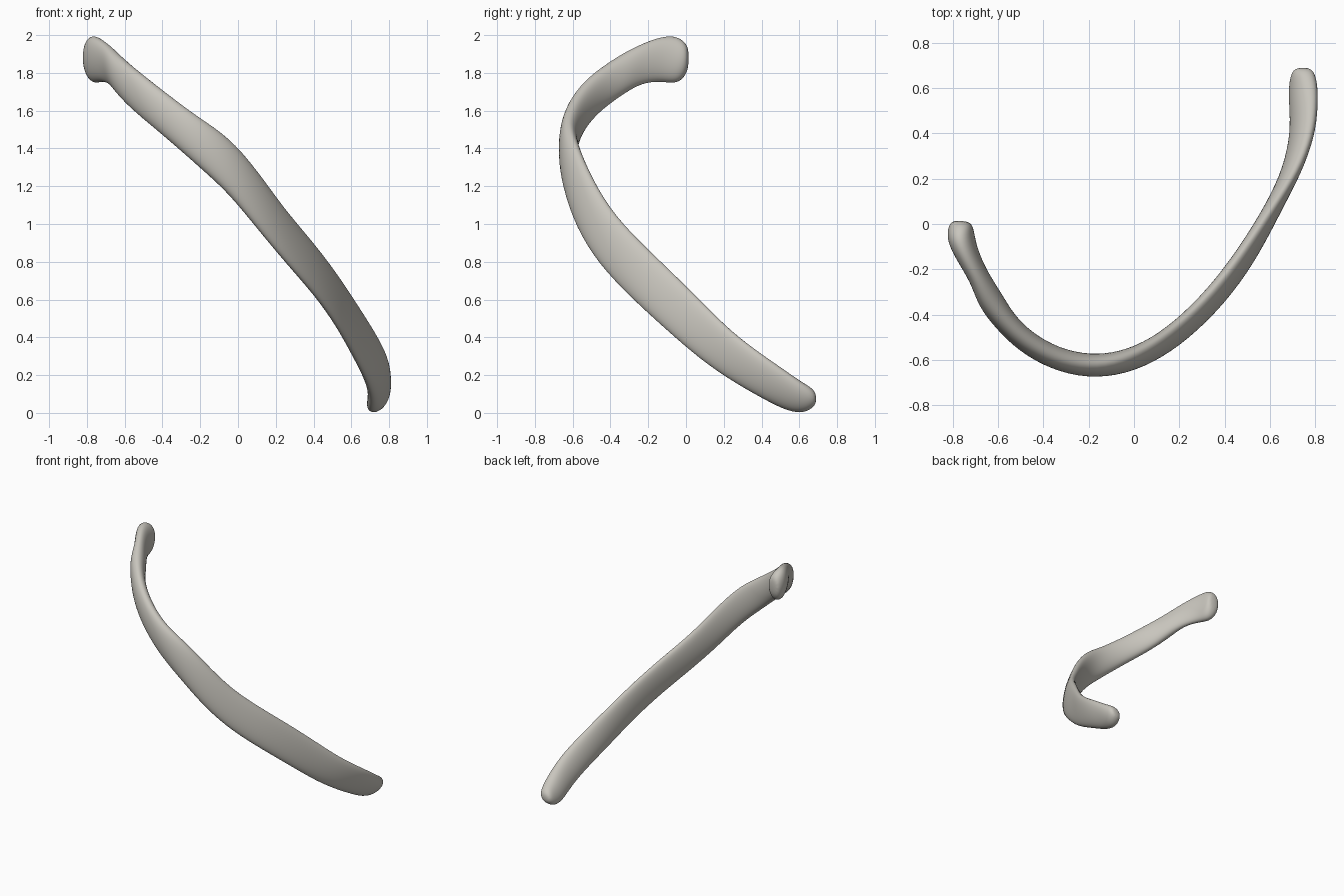
import bpy, bmesh, math
from mathutils import Vector

cube = bpy.data.objects.get("Cube")
if cube:
    bpy.data.objects.remove(cube)

# Bone colour
bone = bpy.data.materials.new("bone_grey")
bone.use_nodes = True
colour = (0.58, 0.56, 0.51, 1)
bone.diffuse_color = colour
shader = bone.node_tree.nodes["Principled BSDF"]
shader.inputs["Base Color"].default_value = colour
shader.inputs["Roughness"].default_value = 0.7

# Stations from head to tip: x, y, top z, bottom z, half thickness, outward lean of top
stations = [
    (-.763, .015, 1.93, 1.83, .035, 0),
    (-.765, -.01, 1.97, 1.77, .055, 0),
    (-.765, -.06, 2.00, 1.74, .062, .01),
    (-.735, -.14, 1.99, 1.755, .05, .01),
    (-.68, -.24, 1.95, 1.745, .042, .01),
    (-.635, -.335, 1.90, 1.69, .058, .01),
    (-.57, -.43, 1.84, 1.62, .05, 0),
    (-.48, -.52, 1.77, 1.54, .05, 0),
    (-.35, -.595, 1.67, 1.43, .05, 0),
    (-.2, -.63, 1.56, 1.295, .052, 0),
    (-.05, -.615, 1.465, 1.16, .05, -.01),
    (.1, -.55, 1.30, .965, .045, -.02),
    (.25, -.435, 1.09, .78, .042, -.025),
    (.4, -.275, .92, .61, .042, -.025),
    (.52, -.10, .76, .445, .04, -.02),
    (.62, .08, .59, .28, .038, -.005),
    (.70, .24, .435, .165, .04, .015),
    (.745, .40, .315, .075, .045, .03),
    (.748, .52, .23, .015, .052, .035),
    (.746, .61, .165, -.005, .056, .03),
    (.745, .665, .135, .02, .05, .015),
    (.745, .69, .10, .05, .03, .005),
]

SIDES = 12


def rounded(value, power):
    return math.copysign(abs(value) ** power, value)


# Sweep a flattened oval through the stations
bm = bmesh.new()
rings = []
for i, (x, y, top, bottom, half, lean) in enumerate(stations):
    before = stations[max(i - 1, 0)]
    after = stations[min(i + 1, len(stations) - 1)]
    along = Vector((after[0] - before[0], after[1] - before[1])).normalized()
    outward = Vector((along.y, -along.x))
    ring = []
    for k in range(SIDES):
        angle = math.tau * k / SIDES
        rise = math.sin(angle) * 1.03
        side = rounded(math.cos(angle), .85) * half * 1.04 + lean * rise
        z = (top + bottom) / 2 + rise * (top - bottom) / 2
        ring.append(bm.verts.new((x + outward.x * side, y + outward.y * side, z)))
    rings.append(ring)

for a, b in zip(rings, rings[1:]):
    for k in range(SIDES):
        n = (k + 1) % SIDES
        bm.faces.new((a[k], a[n], b[n], b[k]))
bm.faces.new(rings[0])
bm.faces.new(rings[-1][::-1])
bmesh.ops.recalc_face_normals(bm, faces=bm.faces)
for face in bm.faces:
    face.smooth = True

mesh = bpy.data.meshes.new("rib_bone")
bm.to_mesh(mesh)
bm.free()
mesh.materials.append(bone)
rib = bpy.data.objects.new("rib_bone", mesh)
bpy.context.collection.objects.link(rib)

# Soften into a smooth organic surface
soft = rib.modifiers.new("soften", 'SUBSURF')
soft.levels = soft.render_levels = 2
